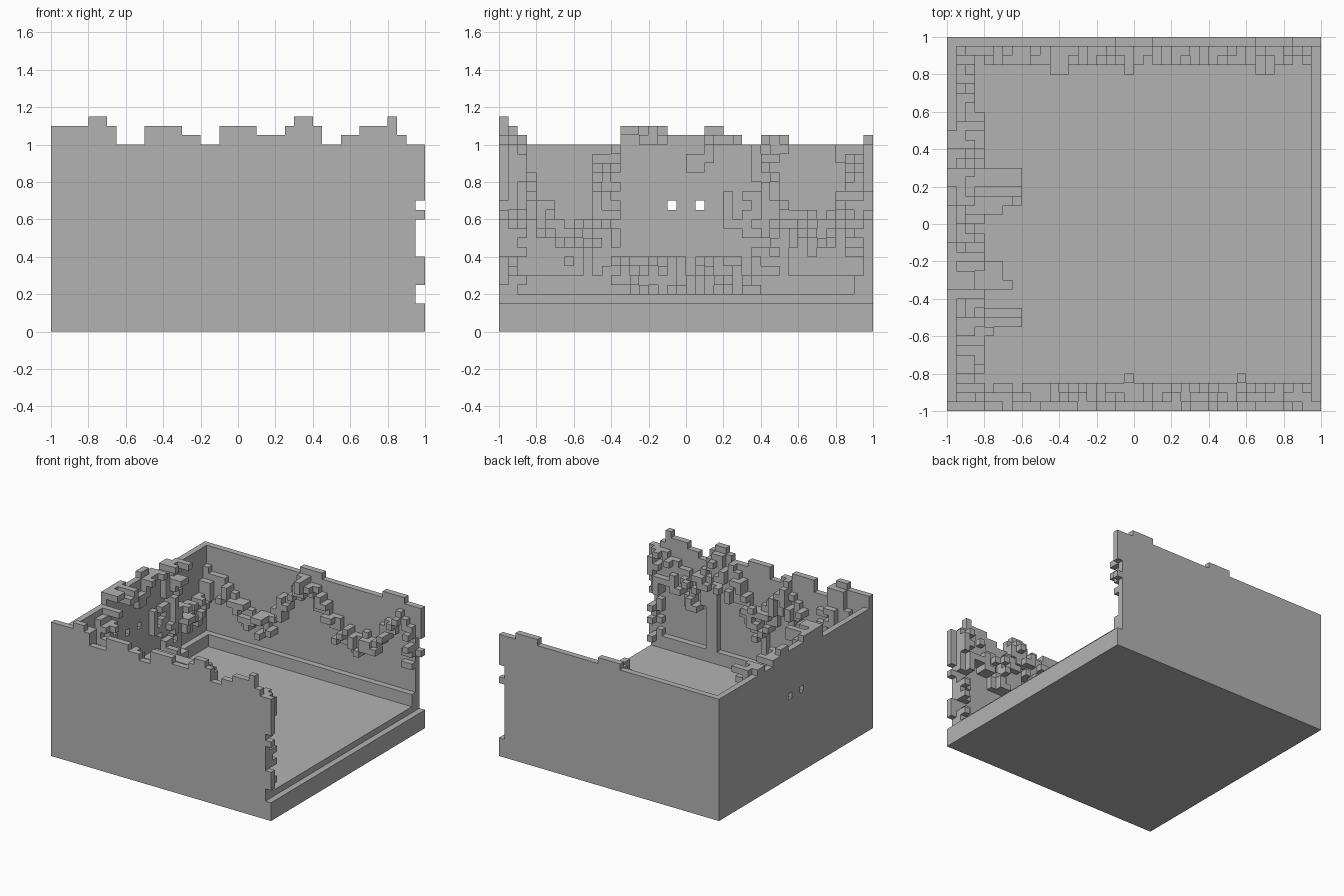
import bpy
import bmesh
import random
from mathutils import Vector

if "Cube" in bpy.data.objects:
    bpy.data.objects.remove(bpy.data.objects["Cube"], do_unlink=True)

random.seed(7)
N = 40          # blocks along each side
S = 2 / N       # block size

grey = bpy.data.materials.new("stone_grey")
grey.use_nodes = True
colour = (0.45, 0.45, 0.45, 1)
grey.diffuse_color = colour
grey.node_tree.nodes["Principled BSDF"].inputs["Base Color"].default_value = colour


def box(x0, x1, y0, y1, z0, z1):
    """Set of block cells, upper limits excluded."""
    return {(x, y, z) for x in range(x0, x1) for y in range(y0, y1) for z in range(z0, z1)}


def build(name, cells):
    """Turn block cells into one mesh of exposed faces."""
    bm = bmesh.new()
    verts = {}

    def vert(p):
        key = tuple(p)
        if key not in verts:
            verts[key] = bm.verts.new((key[0] * S - 1, key[1] * S - 1, key[2] * S))
        return verts[key]

    for cell in sorted(cells):
        for axis in range(3):
            for side in (0, 1):
                step = [0, 0, 0]
                step[axis] = 2 * side - 1
                if tuple(c + s for c, s in zip(cell, step)) in cells:
                    continue
                a, b = [0, 0, 0], [0, 0, 0]
                a[(axis + 1) % 3] = 1
                b[(axis + 2) % 3] = 1
                o = list(cell)
                o[axis] += side
                add = lambda *vs: [sum(t) for t in zip(*vs)]
                loop = [o, add(o, a), add(o, a, b), add(o, b)]
                if not side:
                    loop.reverse()
                bm.faces.new([vert(p) for p in loop])
    bmesh.ops.dissolve_limit(bm, angle_limit=0.01, verts=bm.verts, edges=bm.edges)
    mesh = bpy.data.meshes.new(name)
    bm.to_mesh(mesh)
    bm.free()
    mesh.materials.append(grey)
    obj = bpy.data.objects.new(name, mesh)
    bpy.context.collection.objects.link(obj)
    return obj


# Wall-relative placement: u along the wall, d out from it, z up
def front(u, d, z):
    return (u, d, z)


def back(u, d, z):
    return (u, N - 1 - d, z)


def side(u, d, z):
    return (d, u, z)


def clump(place, u0, u1, z0, z1, depth, fill=0.8):
    """Ragged patch of blocks growing out of a wall."""
    out = set()
    for u in range(u0, u1):
        for z in range(z0, z1):
            if random.random() < fill:
                for d in range(1, 1 + random.randint(1, depth)):
                    out.add(place(u, d, z))
    return out


def garland(place, points, thick, depth):
    """Swag of blocks following points (u, z) along a wall."""
    out = set()
    for (u0, z0), (u1, z1) in zip(points, points[1:]):
        for u in range(u0, u1):
            z = round(z0 + (z1 - z0) * (u - u0) / (u1 - u0))
            t = thick + random.randint(-1, 1)
            out |= clump(place, u, u + 1, z - t // 2, min(z + t - t // 2, 21), depth, 0.85)
    return out


def crest(place, runs):
    """Blocks standing on top of a wall, from runs (start, end, height)."""
    return {place(u, 0, N // 2 + z) for a, b, h in runs for u in range(a, b) for z in range(h)}


# Base with a lower step along the open side
build("base", box(0, N, 0, N, 0, 3) | box(0, N - 1, 0, N, 3, 4))

# Three thin walls, ragged at the open ends
front_cells = box(0, N - 1, 0, 1, 4, 20)
back_cells = box(0, N - 1, N - 1, N, 4, 20)
for z0, z1 in ((5, 8), (12, 13), (14, 20)):
    front_cells |= box(N - 1, N, 0, 1, z0, z1)
for z0, z1 in ((12, 13), (15, 20)):
    back_cells |= box(N - 1, N, N - 1, N, z0, z1)
build("front_wall", front_cells)
build("back_wall", back_cells)
eyes = {(0, 18, 13), (0, 21, 13)}
build("side_wall", box(0, 1, 1, N - 1, 4, 20) - eyes)

# Skirting ledge along the walls
build("skirting_ledge", box(1, 39, 1, 2, 4, 6) | box(1, 39, 38, 39, 4, 6) | box(1, 2, 2, 38, 4, 6))

# Foliage on the front wall, with hanging stems
leaves = garland(front, [(1, 16), (6, 18), (10, 12), (14, 18), (19, 12), (23, 17),
                         (27, 19), (31, 14), (35, 17), (39, 17)], 5, 2)
for u, top in ((18, 12), (27, 16), (28, 16)):
    leaves |= {front(u, 1, z) for z in range(4, top)}
leaves |= clump(front, 37, 39, 5, 20, 2, 0.6)
leaves |= {front(19, 3, 15), front(31, 3, 16)}
leaves |= crest(front, [(0, 4, 2), (4, 6, 3), (6, 7, 2), (10, 14, 2), (14, 16, 1), (18, 22, 2),
                        (22, 25, 1), (25, 26, 2), (26, 28, 3), (28, 29, 2), (31, 33, 1),
                        (33, 36, 2), (36, 37, 3), (37, 38, 1)])
leaves |= clump(front, 4, 7, 19, 22, 1) | clump(front, 26, 29, 19, 22, 1)
build("front_foliage", leaves)

# Foliage on the back wall
leaves = garland(back, [(1, 13), (5, 14), (10, 9), (13, 10), (17, 17), (20, 18), (24, 14),
                        (28, 11), (32, 12), (36, 18), (39, 14)], 3, 2)
for u, z in ((4, 13), (11, 10), (18, 18), (19, 17), (30, 11), (33, 13)):
    leaves |= clump(back, u, u + 2, z, z + 2, 3)
leaves |= clump(back, 37, 39, 10, 14, 1, 0.7)
leaves |= crest(back, [(18, 22, 1), (33, 37, 1)])
build("back_foliage", leaves)

# Foliage framing the face on the side wall
leaves = garland(side, [(1, 15), (4, 12), (7, 9), (9, 11), (11, 16), (13, 19)], 4, 3)
leaves |= garland(side, [(28, 13), (30, 12), (33, 10), (36, 12), (39, 16)], 4, 2)
leaves |= clump(side, 10, 13, 9, 19, 2, 0.65) | clump(side, 27, 30, 8, 20, 2, 0.65)
leaves |= clump(side, 11, 30, 4, 8, 3, 0.8)
leaves |= clump(side, 20, 23, 17, 20, 1, 0.7) | clump(side, 24, 27, 10, 15, 1, 0.6)
for u in (9, 30):
    leaves |= {side(u, 1, z) for z in range(4, 11)}
for u0, u1, z0, z1, reach in ((8, 11, 9, 12, 7), (13, 18, 5, 8, 7), (21, 26, 5, 8, 7), (29, 32, 11, 14, 5)):
    leaves |= clump(side, u0, u1, z0, z1, reach, 0.6)
leaves |= crest(side, [(13, 18, 2), (18, 22, 1), (22, 24, 2), (24, 26, 1), (28, 30, 1)])
leaves |= clump(side, 13, 18, 20, 22, 3, 0.5) | clump(side, 22, 26, 20, 21, 3, 0.6)
leaves |= clump(side, 28, 31, 18, 21, 3, 0.6)
# keep the eye holes clear
leaves -= box(1, 8, 18, 22, 11, 16)
build("side_foliage", leaves)
